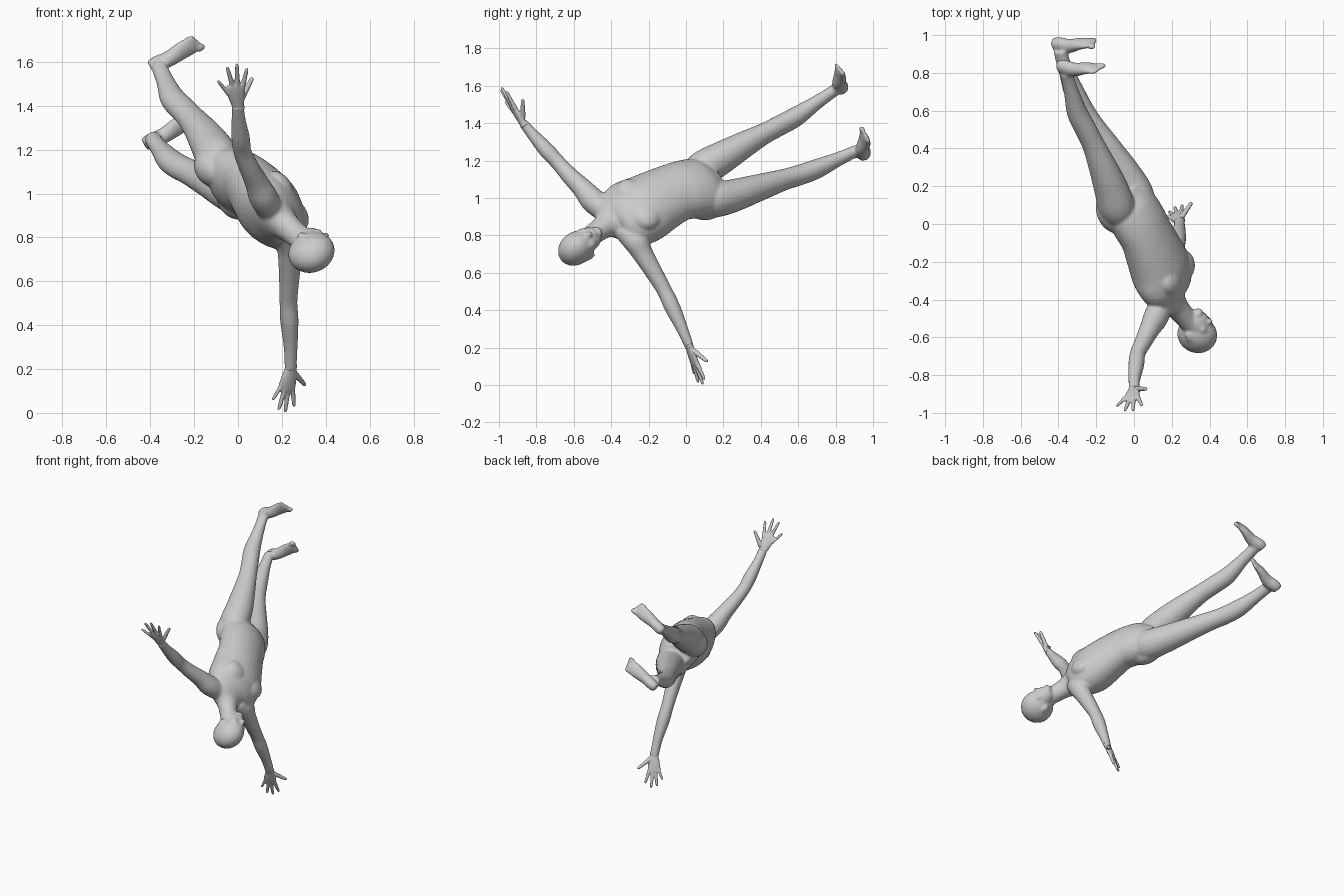
import bpy, bmesh, math
from mathutils import Vector, Matrix

V = Vector
UP = V((.40, -.84, -.34)).normalized()        # pelvis to head
FRONT = V((.82, .13, .55))
FRONT = (FRONT - UP * FRONT.dot(UP)).normalized()
LEFT = UP.cross(FRONT)


def tube(bm, pts, ref, n=20, sub=4):
    """Loft ellipses (x, y, z, side radius, other radius) along a smooth path."""
    P = [V(p) for p in pts]
    P = [P[0] * 2 - P[1]] + P + [P[-1] * 2 - P[-2]]
    path = []
    for i in range(1, len(P) - 2):
        a, b, c, d = P[i - 1:i + 3]
        for k in range(sub):
            t = k / sub
            path.append(.5 * (2 * b + (c - a) * t + (2 * a - 5 * b + 4 * c - d) * t * t
                              + (3 * b - a - 3 * c + d) * t ** 3))
    path.append(P[-2])
    rings = []
    for i, p in enumerate(path):
        tan = (path[min(i + 1, len(path) - 1)] - path[max(i - 1, 0)])
        tan = V(tan[:3]).normalized()
        side = (ref - tan * ref.dot(tan)).normalized()
        other = tan.cross(side)
        rings.append([bm.verts.new(V(p[:3]) + side * p[3] * math.cos(w) + other * p[4] * math.sin(w))
                      for w in (2 * math.pi * k / n for k in range(n))])
    for r, s in zip(rings, rings[1:]):
        for k in range(n):
            bm.faces.new((r[k], r[(k + 1) % n], s[(k + 1) % n], s[k]))
    bm.faces.new(rings[0][::-1])
    bm.faces.new(rings[-1])


def ball(bm, c, radii, axes=(LEFT, FRONT, UP)):
    m = Matrix([a * r for a, r in zip(axes, radii)]).transposed().to_4x4()
    bmesh.ops.create_uvsphere(bm, u_segments=24, v_segments=14, radius=1,
                              matrix=Matrix.Translation(c) @ m)


def finish(bm, name, voxel, smooth):
    bmesh.ops.recalc_face_normals(bm, faces=bm.faces[:])
    me = bpy.data.meshes.new(name)
    bm.to_mesh(me)
    bm.free()
    ob = bpy.data.objects.new(name, me)
    bpy.context.collection.objects.link(ob)
    r = ob.modifiers.new("Blend", 'REMESH')
    r.mode, r.voxel_size, r.use_smooth_shade = 'VOXEL', voxel, True
    s = ob.modifiers.new("Soften", 'SMOOTH')
    s.factor, s.iterations = .5, smooth
    return ob


body = bmesh.new()

# Torso and neck (last number pushes the ring towards the belly side)
torso = [(-.065, .155, 1.085, .10, .08, .0), (-.035, .09, 1.055, .165, .12, .014),
         (0, .01, 1.03, .172, .13, .03), (.03, -.06, 1.008, .168, .128, .04),
         (.07, -.15, .965, .178, .14, .04), (.113, -.245, .915, .193, .148, .036),
         (.148, -.325, .893, .19, .125, .026), (.18, -.39, .873, .145, .088, .01),
         (.214, -.43, .852, .075, .066, .004), (.255, -.474, .822, .058, .058, 0),
         (.315, -.54, .772, .056, .056, 0)]
tube(body, [(*(V(t[:3]) + FRONT * t[5]), t[3], t[4]) for t in torso], LEFT, 32)
# Chest muscles and buttocks
hips = {1: V((-.085, .06, 1.13)), -1: V((.02, .12, .985))}
for s in (1, -1):
    ball(body, V((.128, -.275, .90)) + LEFT * .08 * s + FRONT * .118, (.085, .055, .08))
    ball(body, hips[s] - FRONT * .035 - UP * .005, (.085, .078, .115))

# Arms
tube(body, [(.15, -.42, .92, .06, .06), (.115, -.495, .985, .065, .068), (.085, -.552, 1.05, .054, .056),
            (.05, -.622, 1.12, .046, .047), (.02, -.685, 1.19, .041, .041),
            (.012, -.745, 1.255, .042, .043), (.002, -.82, 1.34, .032, .032),
            (0, -.875, 1.405, .029, .022)], FRONT)
tube(body, [(.22, -.33, .83, .06, .06), (.24, -.27, .77, .065, .068), (.237, -.23, .70, .054, .056),
            (.233, -.17, .60, .046, .047), (.23, -.115, .505, .041, .041),
            (.234, -.075, .42, .042, .043), (.24, -.02, .30, .032, .032),
            (.24, .022, .195, .029, .022)], FRONT)

# Legs
tube(body, [(-.06, .0, 1.10, .06, .065), (-.09, .085, 1.155, .093, .098), (-.12, .185, 1.212, .088, .093),
            (-.168, .31, 1.285, .071, .076), (-.215, .42, 1.345, .056, .062),
            (-.255, .50, 1.387, .054, .060), (-.30, .59, 1.436, .052, .057),
            (-.33, .695, 1.508, .038, .042), (-.35, .765, 1.555, .032, .038),
            (-.36, .80, 1.58, .032, .037)], LEFT)
tube(body, [(.04, .05, .98, .06, .065), (.014, .14, .99, .093, .098), (-.04, .245, 1.01, .088, .093),
            (-.135, .395, 1.057, .071, .076), (-.22, .525, 1.098, .056, .062),
            (-.27, .605, 1.122, .054, .060), (-.315, .695, 1.154, .052, .057),
            (-.358, .81, 1.206, .038, .042), (-.383, .885, 1.24, .032, .038),
            (-.39, .92, 1.255, .032, .037)], LEFT)

# Feet with toes
for heel, toe in (((-.40, .832, 1.575), (-.203, .822, 1.68)),
                  ((-.427, .95, 1.222), (-.228, .957, 1.332))):
    heel, toe = V(heel), V(toe)
    d = (toe - heel).normalized()
    inner = 1 if heel.y > .9 else -1
    tube(body, [(*heel, .028, .033), (*heel.lerp(toe, .15), .035, .040),
                (*(heel.lerp(toe, .4) + UP * .012), .036, .038),
                (*heel.lerp(toe, .75), .045, .026), (*toe, .045, .016)], LEFT, 20)
    for k in range(5):
        c = toe + LEFT * inner * (.034 - .018 * k) + d * (.018 - .006 * k)
        r = .016 if k == 0 else .011
        ball(body, c, (r, .026, r), (LEFT, d, UP))

# Head
hf = V((.87, .2, .45)).normalized()
hu = V((.28, -.8, -.5))
hu = (hu - hf * hu.dot(hf)).normalized()
hl = hu.cross(hf)
skull = V((.335, -.585, .732))
HEAD = (hl, hf, hu)


def face(side, fwd, up, radii):
    ball(body, skull + hl * side + hf * fwd + hu * up, radii, HEAD)


face(0, 0, 0, (.086, .108, .105))              # cranium
face(0, .035, -.06, (.066, .064, .085))        # face
face(0, .062, -.125, (.032, .030, .024))       # chin
face(0, .084, -.005, (.05, .016, .016))        # brow
face(0, .096, -.045, (.012, .012, .032))       # nose bridge
face(0, .104, -.062, (.017, .019, .013))       # nose tip
face(0, .088, -.092, (.025, .012, .014))       # lips
for s in (1, -1):
    face(s * .040, .072, -.047, (.024, .018, .026))   # cheek
    face(s * .080, -.008, -.035, (.010, .02, .034))   # ear
finish(body, "body", .008, 6)


# Hands: flat palm and five fingers, thumb first
def hand(name, wrist, tips):
    bm = bmesh.new()
    wrist, tips = V(wrist), [V(t) for t in tips]
    across = (tips[1] - tips[4]).normalized()
    mid = (tips[1] + tips[2] + tips[3] + tips[4]) / 4
    back = wrist + (wrist - mid) * .12
    tube(bm, [(*back, .029, .023), (*wrist, .029, .02), (*wrist.lerp(mid, .3), .04, .018),
              (*wrist.lerp(mid, .52), .042, .014), (*wrist.lerp(mid, .6), .034, .009)], across, 16)
    for i, t in enumerate(tips):
        base = wrist.lerp(t, .22 if i == 0 else .45)
        r = .0115 if i == 0 else (.0085 if i == 4 else .0098)
        tube(bm, [(*base, r * 1.35, r * 1.35), (*base.lerp(t, .5), r * 1.08, r * 1.08),
                  (*base.lerp(t, .9), r * .85, r * .85), (*t, r * .35, r * .35)], across, 10)
    finish(bm, name, .004, 3)


hand("left_hand", (0, -.872, 1.402),
     [(.067, -.873, 1.53), (.042, -.962, 1.572), (-.005, -.988, 1.592),
      (-.05, -.99, 1.578), (-.093, -.966, 1.515)])
hand("right_hand", (.24, .02, .20),
     [(.307, .115, .125), (.256, .10, .028), (.215, .09, .003),
      (.185, .066, .013), (.158, .043, .058)])
